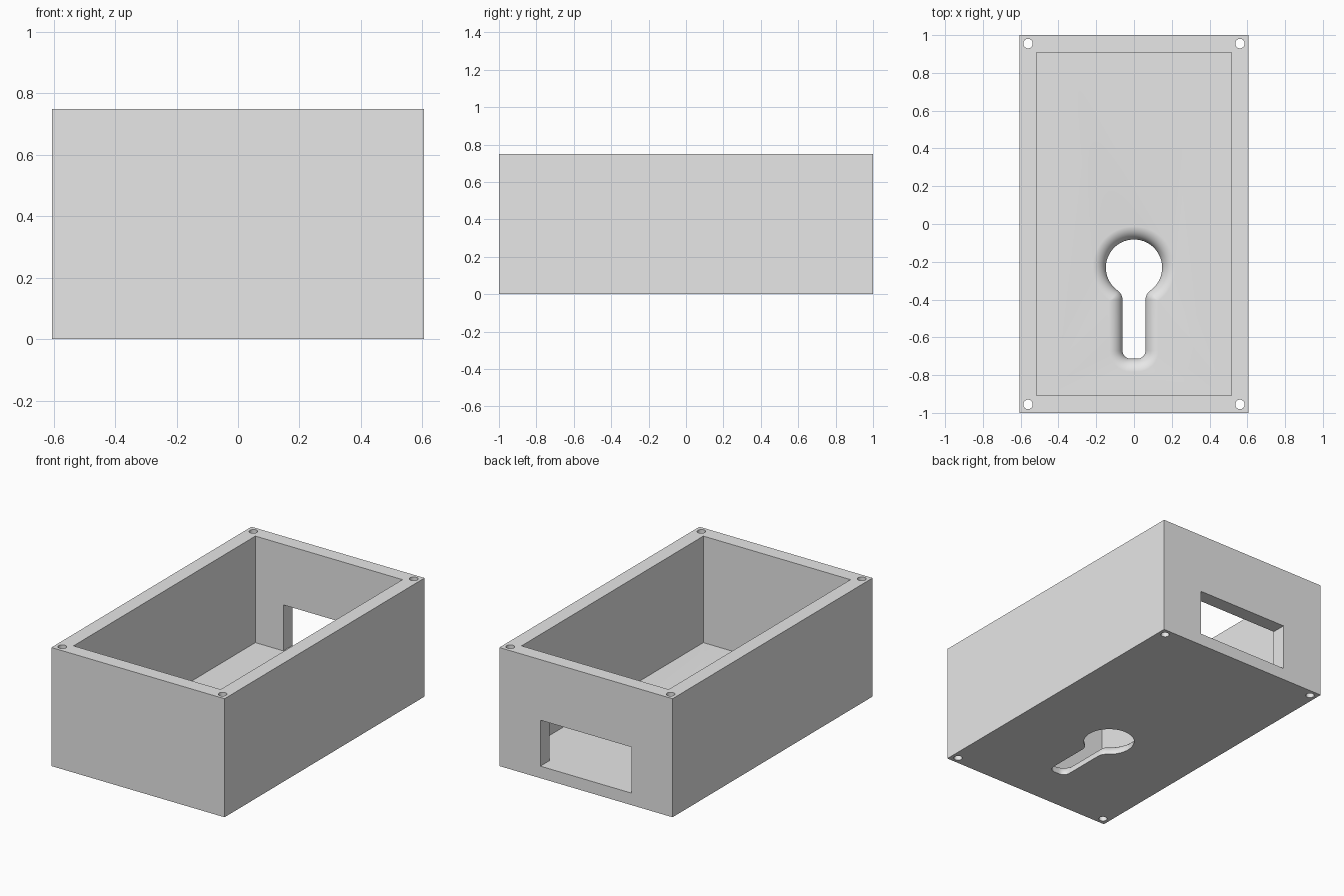
import bpy, bmesh, math

if "Cube" in bpy.data.objects:
    bpy.data.objects.remove(bpy.data.objects["Cube"])

HX, HY, H = 0.606, 1.0, 0.75      # outer half sizes and height
WALL, FLOOR = 0.091, 0.076


def add_object(name, bm):
    bmesh.ops.recalc_face_normals(bm, faces=bm.faces)
    mesh = bpy.data.meshes.new(name)
    bm.to_mesh(mesh)
    bm.free()
    ob = bpy.data.objects.new(name, mesh)
    bpy.context.collection.objects.link(ob)
    return ob


def loft(name, rings):
    """Closed solid from a stack of equal-length point rings."""
    bm = bmesh.new()
    vs = [[bm.verts.new(p) for p in ring] for ring in rings]
    n = len(vs[0])
    for a, b in zip(vs, vs[1:]):
        for i in range(n):
            j = (i + 1) % n
            bm.faces.new((a[i], a[j], b[j], b[i]))
    bm.faces.new(vs[0][::-1])
    bm.faces.new(vs[-1])
    return add_object(name, bm)


def box(name, x0, x1, y0, y1, z0, z1):
    base = [(x0, y0), (x1, y0), (x1, y1), (x0, y1)]
    return loft(name, [[(x, y, z) for x, y in base] for z in (z0, z1)])


def arc(cx, cy, r, a0, a1, n):
    return [(cx + r * math.cos(a0 + (a1 - a0) * i / n),
             cy + r * math.sin(a0 + (a1 - a0) * i / n)) for i in range(n + 1)]


def keyhole(d):
    """Keyhole outline grown outward by d."""
    cy, r, w, bottom, rb = -0.231, 0.149 + d, 0.061 + d, -0.713 - d, 0.042 + d
    rf = max(0.06 - d, 0.0008)                     # neck fillet
    fx = w + rf
    fy = cy - math.sqrt((r + rf) ** 2 - fx ** 2)
    t = math.atan2(fy - cy, fx)
    half = arc(w - rb, bottom + rb, rb, -math.pi / 2, 0, 8)
    half += arc(fx, fy, rf, math.pi, t + math.pi, 8)
    half += arc(0, cy, r, t, math.pi / 2, 28)[1:]
    return half + [(-x, y) for x, y in reversed(half[:-1])]


# Case block and its cutters
case = box("case", -HX, HX, -HY, HY, 0, H)
ix, iy = HX - WALL, HY - WALL
cutters = [
    box("cavity_cutter", -ix, ix, -iy, iy, FLOOR, H + 0.2),
    box("window_cutter", -0.319, 0.319, 0.8, 1.2, FLOOR, 0.367),
]

# Keyhole cutter with a rounded upper edge
R, STEPS = 0.073, 10
levels = [(0, -0.1)]
for i in range(STEPS + 1):
    a = math.pi / 2 * i / STEPS
    levels.append((R * (1 - math.cos(a)), FLOOR - R + R * math.sin(a) + 0.0003))
levels.append((R, FLOOR + 0.1))
cutters.append(loft("keyhole_cutter",
                    [[(x, y, z) for x, y in keyhole(d)] for d, z in levels]))

# Corner screw holes
for sx in (-1, 1):
    for sy in (-1, 1):
        ring = arc(sx * (HX - 0.045), sy * (HY - 0.045), 0.025, 0, 2 * math.pi, 32)[:-1]
        cutters.append(loft("screw_hole_cutter",
                            [[(x, y, z) for x, y in ring] for z in (-0.1, H + 0.1)]))

for c in cutters:
    mod = case.modifiers.new(c.name, 'BOOLEAN')
    mod.operation = 'DIFFERENCE'
    mod.solver = 'EXACT'
    mod.object = c
    c.hide_render = True

# Apply the cuts, then drop the cutters
bpy.context.view_layer.update()
graph = bpy.context.evaluated_depsgraph_get()
final = bpy.data.meshes.new_from_object(case.evaluated_get(graph))
case.modifiers.clear()
case.data = final
for c in cutters:
    bpy.data.objects.remove(c)

grey = bpy.data.materials.new("light grey plastic")
grey.diffuse_color = (0.8, 0.8, 0.8, 1)
grey.use_nodes = True
grey.node_tree.nodes["Principled BSDF"].inputs["Base Color"].default_value = grey.diffuse_color
case.data.materials.clear()
case.data.materials.append(grey)

bpy.context.view_layer.objects.active = case
case.select_set(True)
bpy.ops.object.shade_smooth_by_angle(angle=math.radians(30))
